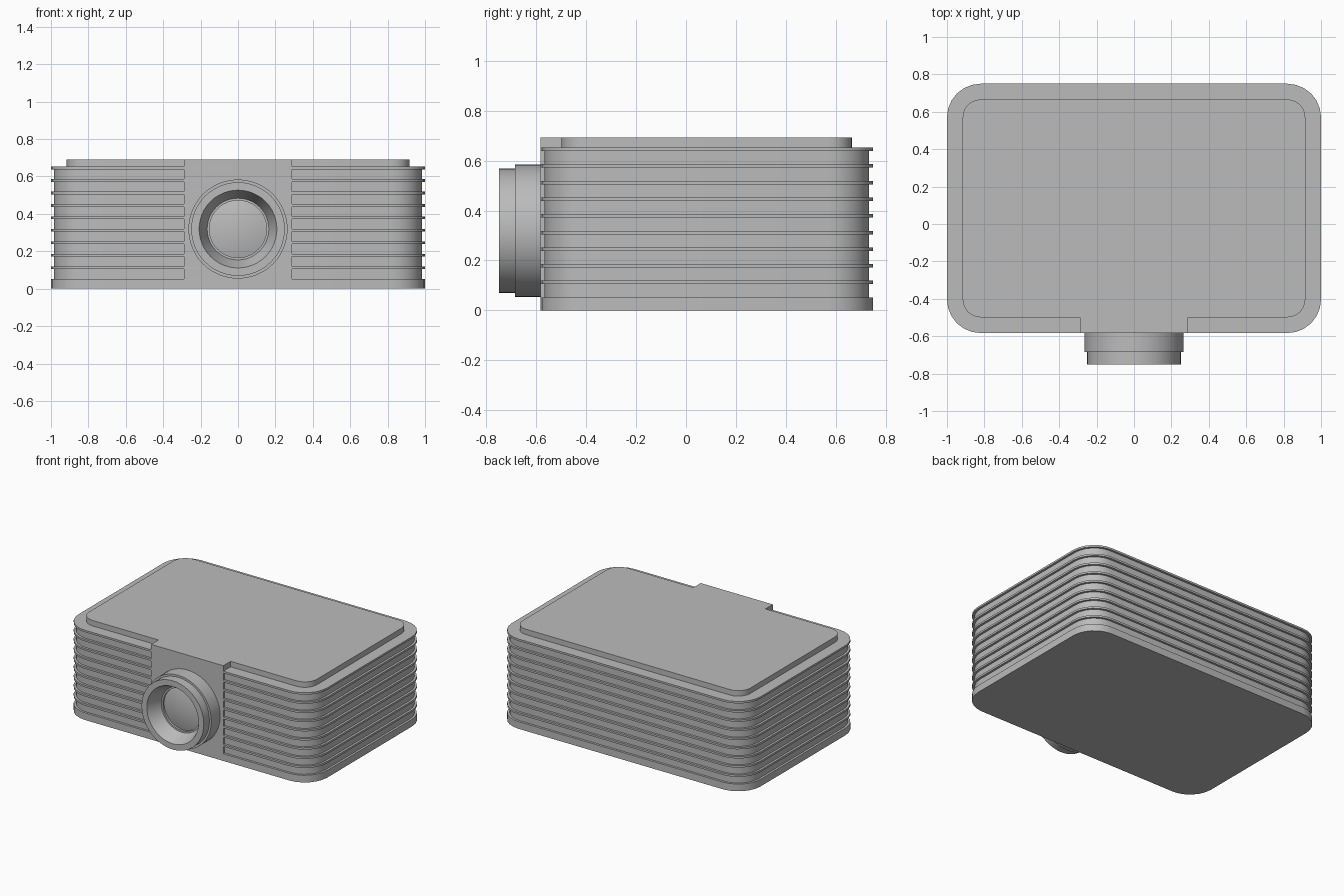
import bpy, bmesh, math

if "Cube" in bpy.data.objects:
    bpy.data.objects.remove(bpy.data.objects["Cube"])

grey = bpy.data.materials.new("light grey")
grey.diffuse_color = (0.5, 0.5, 0.5, 1)
grey.use_nodes = True
grey.node_tree.nodes["Principled BSDF"].inputs["Base Color"].default_value = grey.diffuse_color

X, Y0, Y1, R = 1.0, -0.583, 0.75, 0.18   # outer footprint and corner radius


def outline(inset, seg=6):
    """Rounded rectangle, corner centres shared by every inset."""
    r = R - inset
    pts = []
    corners = [(X - R, Y1 - R, 0), (R - X, Y1 - R, 90),
               (R - X, Y0 + R, 180), (X - R, Y0 + R, 270)]
    for cx, cy, a0 in corners:
        for i in range(seg + 1):
            a = math.radians(a0 + 90 * i / seg)
            pts.append((cx + r * math.cos(a), cy + r * math.sin(a)))
    return pts


def finish(name, bm):
    bmesh.ops.recalc_face_normals(bm, faces=bm.faces)
    me = bpy.data.meshes.new(name)
    bm.to_mesh(me)
    bm.free()
    ob = bpy.data.objects.new(name, me)
    bpy.context.collection.objects.link(ob)
    me.materials.append(grey)
    bpy.ops.object.select_all(action='DESELECT')
    ob.select_set(True)
    bpy.context.view_layer.objects.active = ob
    bpy.ops.object.shade_smooth_by_angle(angle=math.radians(30))
    return ob


def skin(bm, rings):
    """Join successive closed rings of vertices with quads."""
    for a, b in zip(rings, rings[1:]):
        n = len(a)
        for i in range(n):
            j = (i + 1) % n
            bm.faces.new((a[i], a[j], b[j], b[i]))


# Finned housing with raised lid: a stack of (height, inset) outlines
groove, lid, pitch, fin = 0.016, 0.084, 0.0667, 0.014
levels = [(0, 0), (0.052, 0)]
for k in range(1, 10):
    top = 0.052 + pitch * k
    levels += [(top - pitch, groove), (top - fin, groove), (top - fin, 0), (top, 0)]
levels += [(levels[-1][0], lid), (0.692, lid)]
bm = bmesh.new()
rings = [[bm.verts.new((x, y, z)) for x, y in outline(d)] for z, d in levels]
skin(bm, rings)
bm.faces.new(rings[0])
bm.faces.new(rings[-1])
finish("finned_housing", bm)

# Flat front block that interrupts the fins behind the lens
bm = bmesh.new()
bmesh.ops.create_cube(bm, size=1)
for v in bm.verts:
    v.co.x *= 0.58
    v.co.y = Y0 if v.co.y < 0 else -0.49
    v.co.z = 0.03 if v.co.z < 0 else 0.692
finish("front_block", bm)


def revolve(name, profile, seg=48, zc=0.319):
    """Spin (radius, y) points about the lens axis; closes onto the axis at the end."""
    bm = bmesh.new()
    rings = []
    for r, y in profile:
        rings.append([bm.verts.new((r * math.cos(2 * math.pi * i / seg), y,
                                    zc + r * math.sin(2 * math.pi * i / seg)))
                      for i in range(seg)])
    skin(bm, rings)
    bm.faces.new(rings[0])
    bm.faces.new(rings[-1])
    return finish(name, bm)


# Stepped lens barrel with conical mouth
revolve("lens_barrel", [(0.265, -0.57), (0.265, -0.685), (0.25, -0.685), (0.25, -0.75),
                        (0.208, -0.75), (0.165, -0.645), (0.153, -0.645), (0.153, -0.62)])

# Gently domed lens glass
revolve("lens_glass", [(0.153, -0.60), (0.153, -0.63)] +
        [(0.153 * math.cos(t), -0.63 - 0.02 * math.sin(t) ** 2)
         for t in (0.5, 0.8, 1.1, 1.4)])
